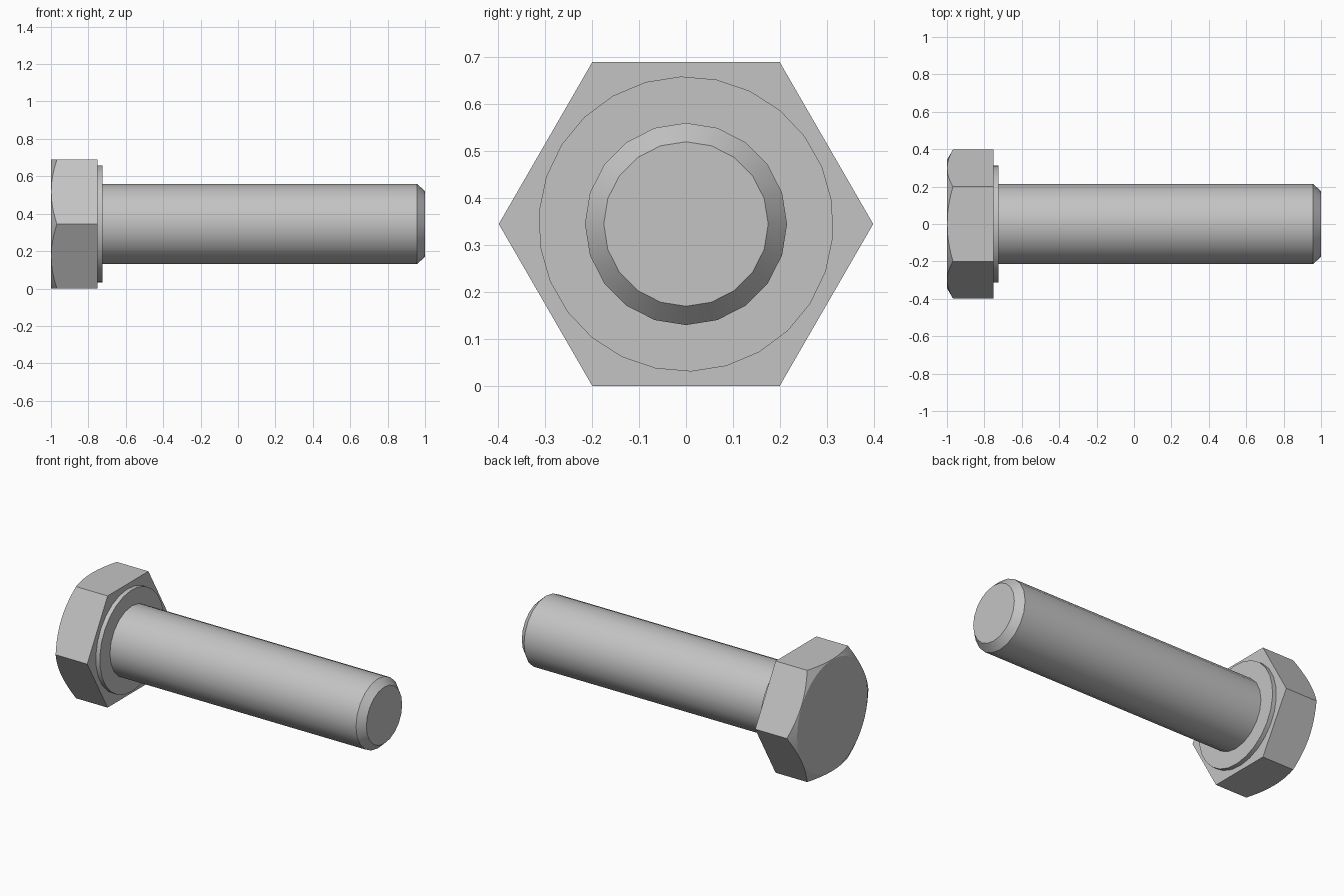
import bpy
import bmesh
from math import cos, sin, pi, radians, tan

if "Cube" in bpy.data.objects:
    bpy.data.objects.remove(bpy.data.objects["Cube"], do_unlink=True)

APOTHEM = 0.345          # half the width across the flats, also the axis height

steel = bpy.data.materials.new("grey steel")
steel.use_nodes = True
colour = (0.55, 0.55, 0.55, 1)
steel.diffuse_color = colour
steel.node_tree.nodes["Principled BSDF"].inputs["Base Color"].default_value = colour


def lathe(name, rings, sides, phase=0.0):
    """Skin rings along x; each ring maps an angle to (x, radius)."""
    bm = bmesh.new()
    angles = [phase + 2 * pi * i / sides for i in range(sides)]
    loops = []
    for ring in rings:
        points = [(ring(a), a) for a in angles]
        loops.append([bm.verts.new((x, r * cos(a), r * sin(a))) for (x, r), a in points])
    for lower, upper in zip(loops, loops[1:]):
        for i in range(sides):
            j = (i + 1) % sides
            bm.faces.new((lower[i], lower[j], upper[j], upper[i]))
    bm.faces.new(loops[0])
    bm.faces.new(loops[-1])
    bmesh.ops.recalc_face_normals(bm, faces=bm.faces)
    mesh = bpy.data.meshes.new(name)
    bm.to_mesh(mesh)
    bm.free()
    mesh.materials.append(steel)
    obj = bpy.data.objects.new(name, mesh)
    obj.location.z = APOTHEM
    bpy.context.collection.objects.link(obj)
    bpy.ops.object.select_all(action="DESELECT")
    obj.select_set(True)
    bpy.context.view_layer.objects.active = obj
    bpy.ops.object.shade_smooth_by_angle(angle=radians(25))
    return obj


def circle(x, r):
    return lambda a: (x, r)


def hex_radius(a):
    return APOTHEM / cos(a % (pi / 3) - pi / 6)


def chamfer(a):
    r = hex_radius(a)
    return -1 + (r - APOTHEM + 0.002) * tan(radians(30)), r


# Hexagonal head with a conical chamfer on its outer face
lathe("hex_head", [circle(-1, APOTHEM - 0.002), chamfer,
                   lambda a: (-0.752, hex_radius(a))], 72)

# Thin round bearing face under the head
lathe("washer_face", [circle(-0.76, 0.314), circle(-0.725, 0.314)], 26, radians(92))

# Plain shank with a bevelled tip
lathe("shank", [circle(-0.74, 0.215), circle(0.957, 0.215), circle(1, 0.175)], 20, pi / 2)
